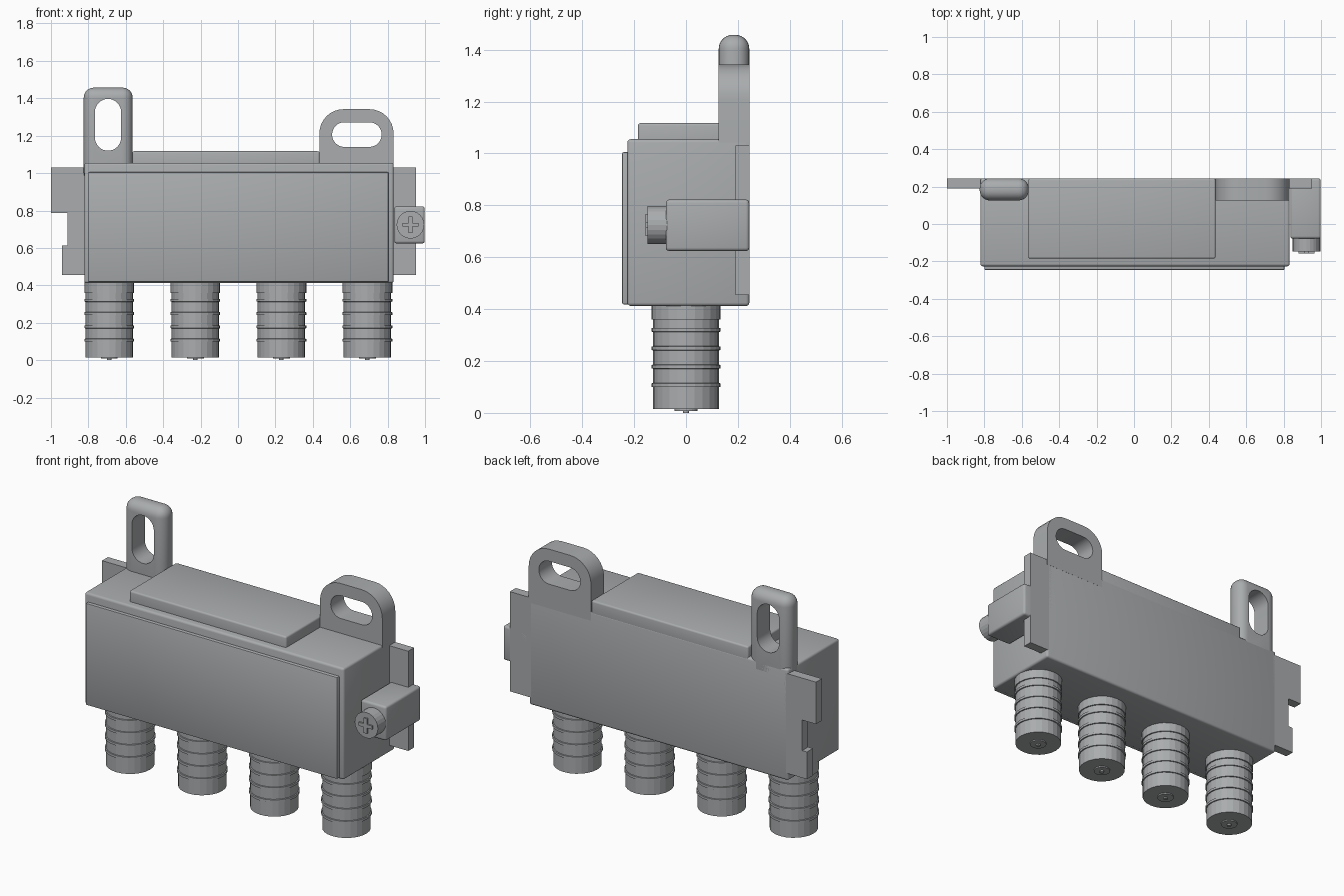
import bpy, bmesh, math
from mathutils import Matrix

if "Cube" in bpy.data.objects:
    bpy.data.objects.remove(bpy.data.objects["Cube"])

grey = bpy.data.materials.new("cast metal grey")
grey.diffuse_color = (0.40, 0.415, 0.425, 1)
grey.use_nodes = True
grey.node_tree.nodes["Principled BSDF"].inputs["Base Color"].default_value = grey.diffuse_color


def finish(name, bm, smooth=True):
    bmesh.ops.recalc_face_normals(bm, faces=bm.faces)
    me = bpy.data.meshes.new(name)
    bm.to_mesh(me)
    bm.free()
    me.materials.append(grey)
    ob = bpy.data.objects.new(name, me)
    bpy.context.collection.objects.link(ob)
    if smooth:
        shade(ob)
    return ob


def shade(ob):
    bpy.ops.object.select_all(action='DESELECT')
    ob.select_set(True)
    bpy.context.view_layer.objects.active = ob
    bpy.ops.object.shade_smooth_by_angle(angle=math.radians(32))


def box(name, x, y, z, bevel=0.0, segs=3):
    bm = bmesh.new()
    bmesh.ops.create_cube(bm, size=1)
    for v in bm.verts:
        v.co = [r[0] if c < 0 else r[1] for c, r in zip(v.co, (x, y, z))]
    if bevel:
        bmesh.ops.bevel(bm, geom=bm.edges[:], offset=bevel, segments=segs,
                        profile=0.5, affect='EDGES', clamp_overlap=True)
    return finish(name, bm)


def prism(name, pts, y0, y1):
    """Extrude an x-z outline along y."""
    bm = bmesh.new()
    f = bm.faces.new([bm.verts.new((x, y0, z)) for x, z in pts])
    ext = bmesh.ops.extrude_face_region(bm, geom=[f])
    for v in ext['geom']:
        if isinstance(v, bmesh.types.BMVert):
            v.co.y = y1
    return finish(name, bm)


def rounded(x0, x1, z0, z1, r, lower=True, n=8):
    """Outline with rounded corners; the lower pair can stay square."""
    corners = [(x1 - r, z1 - r, 0), (x0 + r, z1 - r, 90)]
    if lower:
        corners += [(x0 + r, z0 + r, 180), (x1 - r, z0 + r, 270)]
    pts = []
    for cx, cz, a in corners:
        for i in range(n + 1):
            t = math.radians(a + 90 * i / n)
            p = (cx + r * math.cos(t), cz + r * math.sin(t))
            if not pts or math.dist(p, pts[-1]) > 1e-5:
                pts.append(p)
    if not lower:
        pts += [(x0, z0), (x1, z0)]
    elif math.dist(pts[0], pts[-1]) < 1e-5:
        pts.pop()
    return pts


def cut_slot(ob, x0, x1, z0, z1):
    r = min(x1 - x0, z1 - z0) / 2
    cutter = prism("slot_cutter", rounded(x0, x1, z0, z1, r), 0, 0.4)
    mod = ob.modifiers.new("slot", 'BOOLEAN')
    mod.operation, mod.object, mod.solver = 'DIFFERENCE', cutter, 'EXACT'
    bpy.ops.object.select_all(action='DESELECT')
    bpy.context.view_layer.objects.active = ob
    ob.select_set(True)
    bpy.ops.object.modifier_apply(modifier=mod.name)
    bpy.data.objects.remove(cutter)
    shade(ob)


def lathe(name, profile, centre, sides, axis='Z'):
    """Revolve (radius, height) points, closing both ends."""
    bm = bmesh.new()
    rings = [[bm.verts.new((r * math.cos(2 * math.pi * i / sides),
                            r * math.sin(2 * math.pi * i / sides), h))
              for i in range(sides)] for r, h in profile]
    for a, b in zip(rings, rings[1:]):
        for i in range(sides):
            j = (i + 1) % sides
            bm.faces.new((a[i], a[j], b[j], b[i]))
    bm.faces.new(rings[0])
    bm.faces.new(rings[-1])
    if axis == 'Y':
        bm.transform(Matrix.Rotation(math.radians(90), 4, 'X'))
    bm.transform(Matrix.Translation(centre))
    return finish(name, bm, smooth=False)


BACK = 0.244

# Housing, front cover and raised top plate
box("housing", (-0.822, 0.832), (-0.226, BACK), (0.412, 1.055), 0.013)
box("front_cover", (-0.8, 0.805), (-0.246, -0.2), (0.418, 1.005), 0.006, 2)
box("top_plate", (-0.565, 0.436), (-0.185, BACK - 0.001), (1.0, 1.117), 0.01)

# Mounting ears with slots
left_ear = box("left_ear", (-0.825, -0.563), (0.126, BACK), (0.95, 1.457), 0.054, 7)
cut_slot(left_ear, -0.765, -0.625, 1.12, 1.397)
right_ear = prism("right_ear", rounded(0.435, 0.832, 1.0, 1.342, 0.13, False),
                  0.126, BACK + 0.0005)
cut_slot(right_ear, 0.503, 0.768, 1.14, 1.272)

# Side flanges of the back plate
prism("left_flange", [(-0.8, 0.455), (-0.942, 0.455), (-0.942, 0.612), (-0.912, 0.612),
                      (-0.912, 0.788), (-1.0, 0.788), (-1.0, 1.03), (-0.8, 1.03)],
      0.19, BACK)
box("right_flange", (0.8, 0.953), (0.19, BACK), (0.455, 1.03))

# Earth terminal block with cross-head screw
box("terminal_block", (0.836, 0.998), (-0.078, BACK), (0.624, 0.822), 0.013)
lathe("terminal_screw", [(0.074, 0.05), (0.074, 0.148)], (0.922, 0, 0.724), 24, 'Y')
a, w = 0.043, 0.010
prism("screw_cross", [(0.922 + x, 0.724 + z) for x, z in (
    (w, w), (w, a), (-w, a), (-w, w), (-a, w), (-a, -w),
    (-w, -w), (-w, -a), (w, -a), (w, -w), (a, -w), (a, w))], -0.157, -0.14)

# Four threaded sockets with centre pins
r, rim = 0.127, 0.133
profile = [(0.012, 0.0), (0.012, 0.008), (0.045, 0.008), (0.045, 0.015), (r, 0.015)]
for z in (0.107, 0.178, 0.249, 0.32):
    profile += [(r, z - 0.008), (rim, z - 0.007), (rim, z + 0.007), (r, z + 0.008)]
profile += [(r, 0.359), (rim, 0.36), (rim, 0.43)]
for i in range(4):
    lathe(f"socket_{i + 1}", profile, (-0.688 + 0.46 * i, 0, 0), 24)
